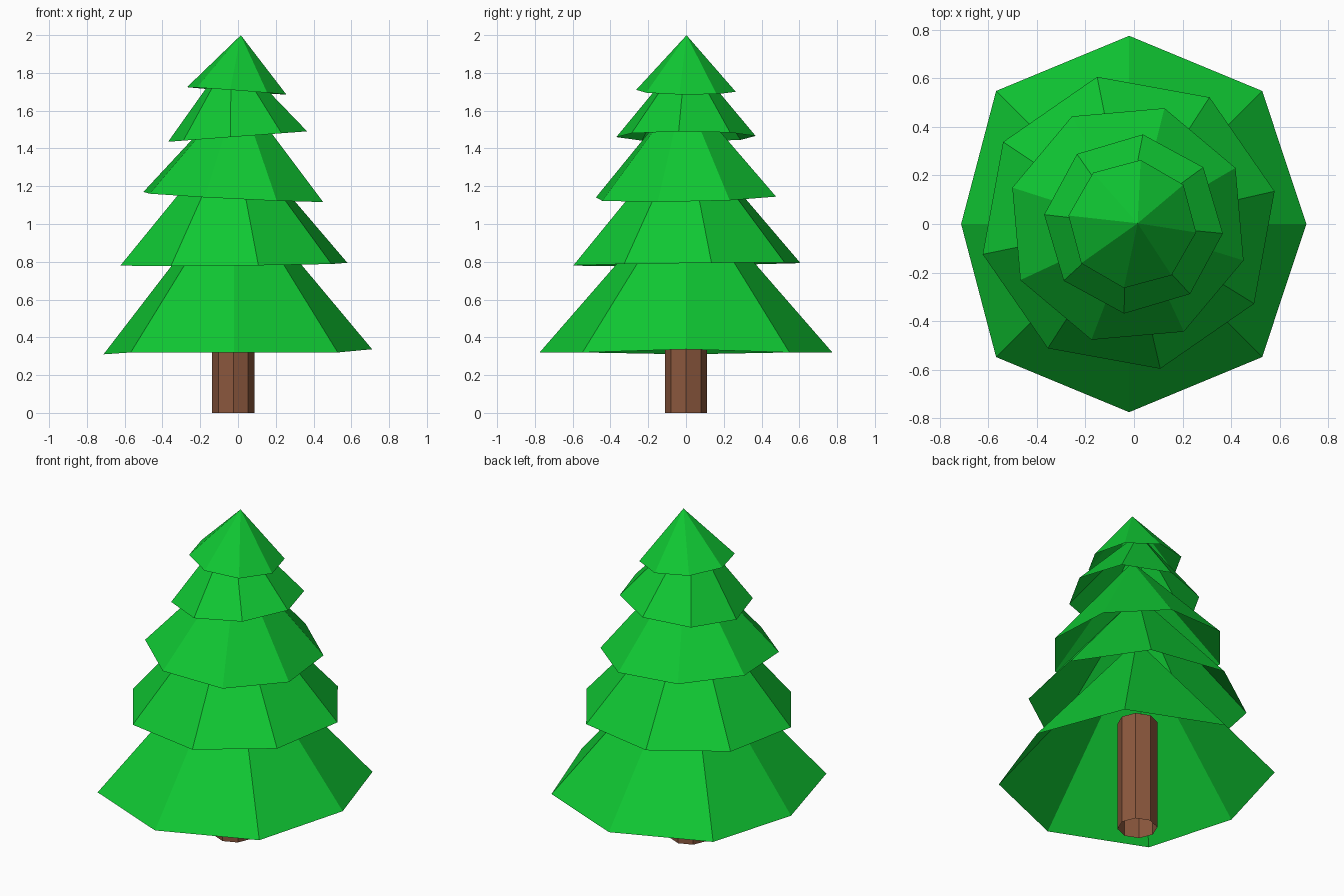
import bpy, bmesh, math
from mathutils import Vector

if "Cube" in bpy.data.objects:
    bpy.data.objects.remove(bpy.data.objects["Cube"])


def material(name, rgb):
    m = bpy.data.materials.new(name)
    m.diffuse_color = (*rgb, 1)
    m.use_nodes = True
    m.node_tree.nodes["Principled BSDF"].inputs["Base Color"].default_value = m.diffuse_color
    return m


green = material("leaf green", (0.005, 0.58, 0.033))
brown = material("bark brown", (0.26, 0.097, 0.047))


def finish(bm, name, mat):
    me = bpy.data.meshes.new(name)
    bm.to_mesh(me)
    bm.free()
    me.materials.append(mat)
    ob = bpy.data.objects.new(name, me)
    bpy.context.collection.objects.link(ob)
    return ob


def ring(bm, radius, z, rot=0.0):
    return [bm.verts.new((radius * math.cos(rot + i * math.pi / 4),
                          radius * math.sin(rot + i * math.pi / 4), z)) for i in range(8)]


def tier(name, centre, radius, height, turn, slope_x, slope_y):
    """Open eight-sided cone, tilted so its rim follows the given slopes."""
    bm = bmesh.new()
    rim = ring(bm, radius, 0, math.radians(turn))
    apex = bm.verts.new((0, 0, height))
    for i in range(8):
        bm.faces.new((rim[i], rim[(i + 1) % 8], apex))
    # tilt the cone, then move it to its place
    tilt = Vector((0, 0, 1)).rotation_difference(Vector((-slope_x, -slope_y, 1)))
    for v in bm.verts:
        v.co = tilt @ v.co + Vector(centre)
    if turn == 0:
        # the lowest skirt has its two side corners bent
        rim[0].co = (0.71, 0, 0.337)
        rim[4].co = (-0.712, 0, 0.31)
    return finish(bm, name, green)


# foliage tiers, bottom to top
tier("bottom_branches", (-0.02, 0, 0.32), 0.775, 0.89, 0, 0, 0)
tier("lower_branches", (-0.022, 0.005, 0.787), 0.615, 0.72, 12.2, 0.01, 0.012)
tier("middle_branches", (-0.025, 0, 1.143), 0.50, 0.57, 27.5, -0.05, 0.02)
tier("upper_branches", (-0.002, 0, 1.463), 0.371, 0.445, -6, 0.075, 0)
tier("top_branches", (-0.007, 0, 1.705), 0.266, 0.295, -7.5, -0.075, -0.01)

# trunk: open eight-sided tube ending inside the lowest skirt
bm = bmesh.new()
low, high = ring(bm, 0.112, 0), ring(bm, 0.112, 0.68)
for i in range(8):
    j = (i + 1) % 8
    bm.faces.new((low[i], low[j], high[j], high[i]))
trunk = finish(bm, "trunk", brown)
trunk.location.x = -0.025
